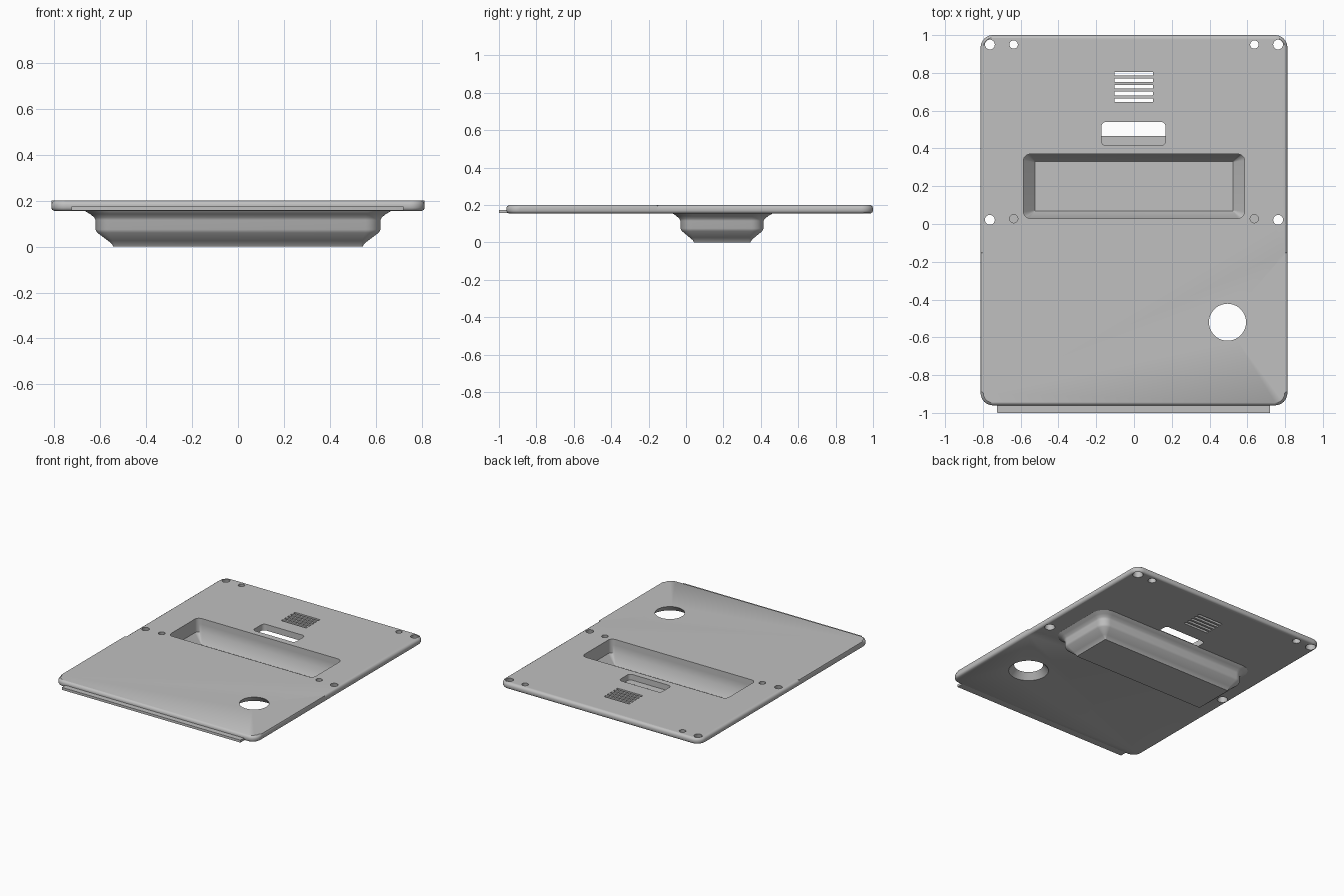
import bpy, bmesh, math

if "Cube" in bpy.data.objects:
    bpy.data.objects.remove(bpy.data.objects["Cube"], do_unlink=True)

GREY = (0.53, 0.53, 0.53, 1)
mat = bpy.data.materials.new("light grey")
mat.use_nodes = True
mat.diffuse_color = GREY
mat.node_tree.nodes["Principled BSDF"].inputs["Base Color"].default_value = GREY

PLATE_BOTTOM, PLATE_TOP = 0.155, 0.2


def rounded_rect(x0, x1, y0, y1, r, steps=8):
    """Counter-clockwise outline, starting at the front left corner."""
    corners = [(x1 - r, y0 + r, -90), (x1 - r, y1 - r, 0),
               (x0 + r, y1 - r, 90), (x0 + r, y0 + r, 180)]
    pts = []
    for cx, cy, start in corners:
        for i in range(steps + 1):
            a = math.radians(start + 90 * i / steps)
            pts.append((cx + r * math.cos(a), cy + r * math.sin(a)))
    return pts


def circle(x, y, r, n=40):
    return [(x + r * math.cos(math.tau * i / n), y + r * math.sin(math.tau * i / n))
            for i in range(n)]


def loft(bm, rings):
    """Closed solid through (outline, z) rings with capped ends."""
    loops = [[bm.verts.new((x, y, z)) for x, y in pts] for pts, z in rings]
    n = len(loops[0])
    for a, b in zip(loops, loops[1:]):
        for i in range(n):
            j = (i + 1) % n
            bm.faces.new((a[i], a[j], b[j], b[i]))
    bm.faces.new(loops[0][::-1])
    bm.faces.new(loops[-1])


def make_object(name, bm):
    bmesh.ops.recalc_face_normals(bm, faces=bm.faces)
    mesh = bpy.data.meshes.new(name)
    bm.to_mesh(mesh)
    bm.free()
    mesh.materials.append(mat)
    obj = bpy.data.objects.new(name, mesh)
    bpy.context.collection.objects.link(obj)
    return obj


def activate(obj):
    bpy.ops.object.select_all(action='DESELECT')
    obj.select_set(True)
    bpy.context.view_layer.objects.active = obj


def plate_outline(inset, side_inset):
    """Plate outline whose front side edges have their own inset."""
    w = 0.812
    pts = rounded_rect(-w + inset, w - inset, -0.96 + inset, 1 - inset, 0.065 - inset)
    half = len(pts) // 4
    xs, xf = w - inset, w - side_inset
    right = [(xf, -0.885), (xf, -0.155), (xs, -0.15)]
    left = [(-x, y) for x, y in reversed(right)]
    return pts[:half] + right + pts[half:3 * half] + left + pts[3 * half:]


# Cover plate with rounded rim, squarer along the front half of the sides
bm = bmesh.new()
loft(bm, [(plate_outline(*i), z) for i, z in [
    ((0.012, 0.012), PLATE_BOTTOM), ((0.004, 0.004), 0.16), ((0, 0), 0.168),
    ((0, 0), 0.184), ((0.004, 0), 0.193), ((0.014, 0.002), PLATE_TOP)]])
plate = make_object("cover_plate", bm)

# Cutters for every opening in the plate
bm = bmesh.new()
LOW, HIGH = 0.1, 0.25


def straight_cut(*rect):
    pts = rounded_rect(*rect)
    loft(bm, [(pts, LOW), (pts, HIGH)])


def flared_hole(x, y, r, r_under):
    slope = (r_under - r) / (PLATE_TOP - PLATE_BOTTOM)
    r_low = r_under + slope * 0.01
    loft(bm, [(circle(x, y, r_low), PLATE_BOTTOM - 0.01),
              (circle(x, y, r), PLATE_TOP), (circle(x, y, r), HIGH)])


straight_cut(-0.585, 0.585, 0.03, 0.37, 0.035)
straight_cut(-0.173, 0.167, 0.415, 0.54, 0.025)
for i in range(5):
    y = 0.796 - 0.035 * i
    straight_cut(-0.104, 0.1, y - 0.0095, y + 0.0095, 0.002)
flared_hole(0.495, -0.52, 0.098, 0.135)
for side in (-1, 1):
    for y in (0.95, 0.022):
        flared_hole(side * 0.763, y, 0.026, 0.036)
    for y in (0.95, 0.028):
        flared_hole(side * 0.637, y, 0.022, 0.028)
cutter = make_object("opening_cutter", bm)
cutter.hide_render = True

activate(plate)
mod = plate.modifiers.new("openings", 'BOOLEAN')
mod.operation = 'DIFFERENCE'
mod.solver = 'EXACT'
mod.object = cutter
bpy.ops.object.modifier_apply(modifier=mod.name)
bpy.data.objects.remove(cutter, do_unlink=True)

# Recessed tray: floor, inner walls, hidden rim, flared outer walls, underside
profile = [  # half width, front y, back y, corner radius, z
    (0.525, 0.07, 0.33, 0.003, 0.03),
    (0.585, 0.03, 0.37, 0.035, 0.1),
    (0.585, 0.03, 0.37, 0.035, 0.158),
    (0.67, -0.072, 0.466, 0.1, 0.158),
    (0.665, -0.07, 0.463, 0.1, 0.154),
    (0.643, -0.052, 0.44, 0.085, 0.141),
    (0.626, -0.036, 0.422, 0.07, 0.127),
    (0.62, -0.03, 0.415, 0.065, 0.115),
    (0.62, -0.03, 0.415, 0.065, 0.074),
    (0.612, -0.022, 0.408, 0.058, 0.06),
    (0.565, 0.02, 0.365, 0.025, 0.025),
    (0.549, 0.036, 0.351, 0.012, 0.012),
    (0.542, 0.043, 0.344, 0.006, 0),
]
bm = bmesh.new()
loft(bm, [(rounded_rect(-w, w, y0, y1, r), z) for w, y0, y1, r, z in profile])
tray = make_object("recessed_tray", bm)

# Thin tongue along the front edge
bm = bmesh.new()
tongue = rounded_rect(-0.724, 0.72, -1, -0.93, 0.002, 2)
loft(bm, [(tongue, 0.156), (tongue, 0.174)])
lip = make_object("front_tongue", bm)

for obj in (plate, tray, lip):
    activate(obj)
    bpy.ops.object.shade_smooth_by_angle(angle=math.radians(35))
